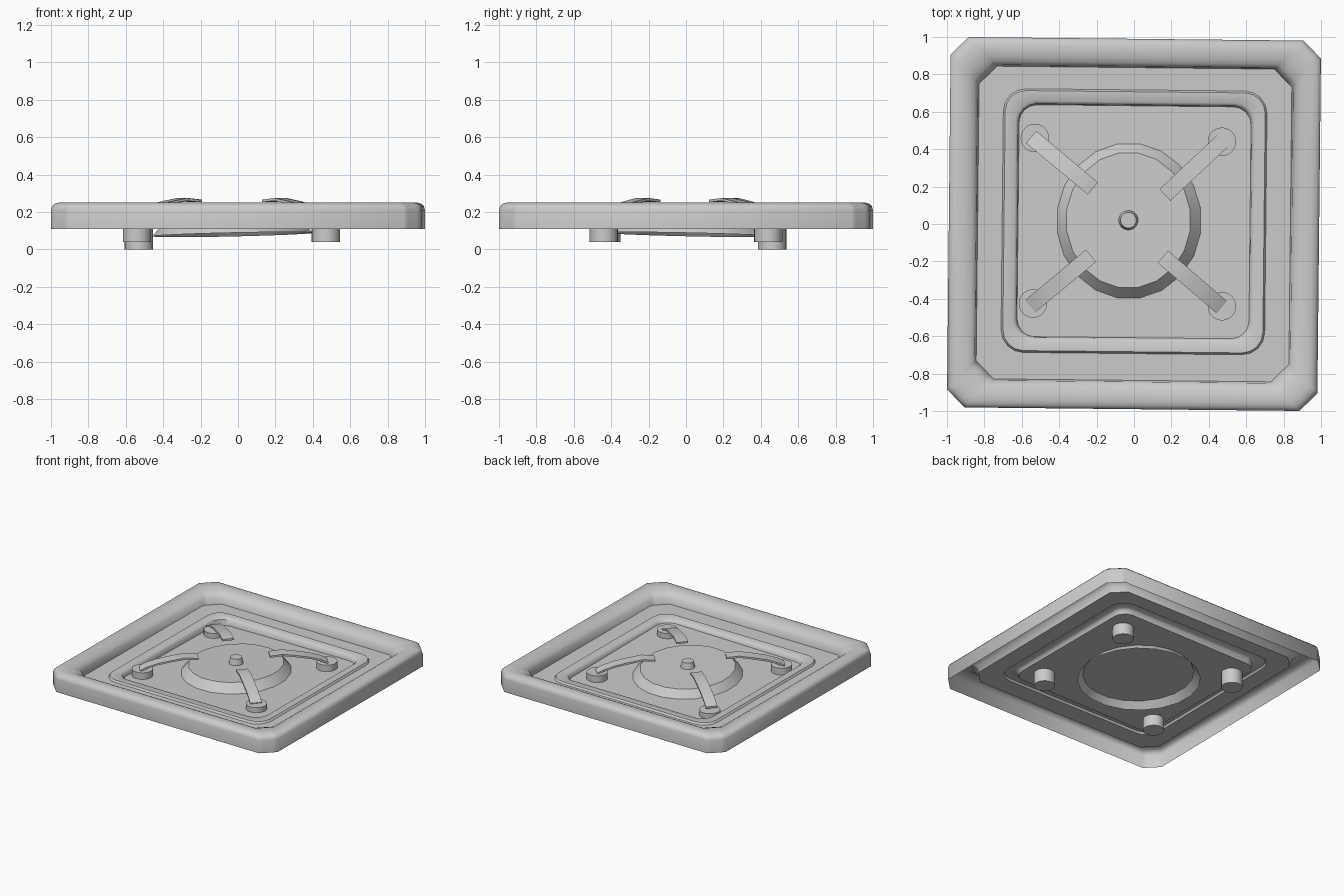
import bpy, bmesh, math
from mathutils import Matrix, Vector

if "Cube" in bpy.data.objects:
    bpy.data.objects.remove(bpy.data.objects["Cube"])

SEG = 4  # edges per corner, so every loop has 20 points


def finish(name, bm, angle=30):
    bmesh.ops.recalc_face_normals(bm, faces=bm.faces)
    me = bpy.data.meshes.new(name)
    bm.to_mesh(me)
    bm.free()
    ob = bpy.data.objects.new(name, me)
    bpy.context.collection.objects.link(ob)
    bpy.ops.object.select_all(action='DESELECT')
    ob.select_set(True)
    bpy.context.view_layer.objects.active = ob
    bpy.ops.object.shade_smooth_by_angle(angle=math.radians(angle))
    return ob


def square_loop(half, corner, rounded):
    pts = []
    for k in range(4):
        rot = Matrix.Rotation(k * math.pi / 2, 2)
        for i in range(SEG + 1):
            t = i / SEG
            if rounded:
                a = t * math.pi / 2
                p = (half - corner + corner * math.cos(a), half - corner + corner * math.sin(a))
            else:
                p = (half - corner * t, half - corner * (1 - t))
            pts.append(rot @ Vector(p))
    return pts


def ellipse_loop(rx, ry, cx=-0.03, cy=0.02, n=20):
    return [Vector((cx + rx * math.cos(a), cy + ry * math.sin(a)))
            for a in ((i + 0.5) * math.tau / n for i in range(n))]


def make_ring(bm, pts, z, tilt=0.0, dy=0.0):
    return [bm.verts.new((p.x, p.y + dy, z + tilt * (p.x - p.y))) for p in pts]


def bridge(bm, loops):
    for a, b in zip(loops, loops[1:]):
        n = len(a)
        for i in range(n):
            j = (i + 1) % n
            bm.faces.new((a[i], a[j], b[j], b[i]))


# Pressed tray: rim, floor, raised bead and slightly tilted inner pan
def build_tray():
    bm = bmesh.new()
    loops = []
    for half, z in ((.99, .11), (.99, .21), (.985, .23), (.972, .243), (.95, .25),
                    (.92, .25), (.89, .243), (.862, .228), (.844, .205), (.836, .155)):
        loops.append(make_ring(bm, square_loop(half, .095, False), z))
    for half, r, z in ((.705, .12, .155), (.695, .11, .17), (.64, .10, .17), (.625, .095, .158)):
        loops.append(make_ring(bm, square_loop(half, r, True), z, dy=.012))
    loops.append(make_ring(bm, square_loop(.62, .095, True), .13, .012, .012))
    bridge(bm, loops)
    bm.faces.new(loops[-1])
    bmesh.ops.rotate(bm, verts=bm.verts, matrix=Matrix.Rotation(math.radians(-.6), 3, 'Z'))
    finish("tray", bm, 46)


# Tilted flared boss that passes through the pan, open underneath
def build_boss():
    bm = bmesh.new()
    loops = [make_ring(bm, ellipse_loop(.432, .46), .08, .022),
             make_ring(bm, ellipse_loop(.334, .364), .192, .022)]
    bridge(bm, loops)
    bm.faces.new(loops[-1])
    finish("centre_boss", bm)


def cylinder(name, x, y, r, z0, z1, r_top=None):
    bm = bmesh.new()
    bmesh.ops.create_cone(bm, cap_ends=True, segments=24, radius1=r, radius2=r_top or r,
                          depth=z1 - z0, matrix=Matrix.Translation((x, y, (z0 + z1) / 2)))
    finish(name, bm)


# Bent flat bar running from a foot in over the boss
def arm(name, outer, inner, width=.085, thick=.014):
    o, i = Vector(outer), Vector(inner)
    d = (i - o).normalized()
    side = Vector((-d.y, d.x)) * width / 2
    bm = bmesh.new()
    rings = []
    for t, z in ((0, .188), (.12, .212), (.3, .237), (.55, .258), (.78, .274), (1, .266)):
        c = o.lerp(i, t)
        rings.append([bm.verts.new((c.x + s * side.x, c.y + s * side.y, z - h))
                      for s, h in ((-1, 0), (1, 0), (1, thick), (-1, thick))])
    bridge(bm, rings)
    bm.faces.new(rings[0])
    bm.faces.new(rings[-1])
    finish(name, bm)


build_tray()
build_boss()
cylinder("centre_knob", -.03, .02, .052, .194, .24, .042)

# Feet and arms; the back left foot sits lower
for name, foot, z0, outer, inner in (
        ("front_right", (.47, -.44), .04, (.47, -.445), (.155, -.175)),
        ("back_right", (.47, .44), .04, (.475, .445), (.165, .155)),
        ("back_left", (-.53, .46), 0, (-.55, .465), (-.22, .19)),
        ("front_left", (-.54, -.425), .04, (-.555, -.44), (-.23, -.17))):
    cylinder(name + "_foot", *foot, .076, z0, z0 * .6 + .158)
    arm(name + "_arm", outer, inner)
